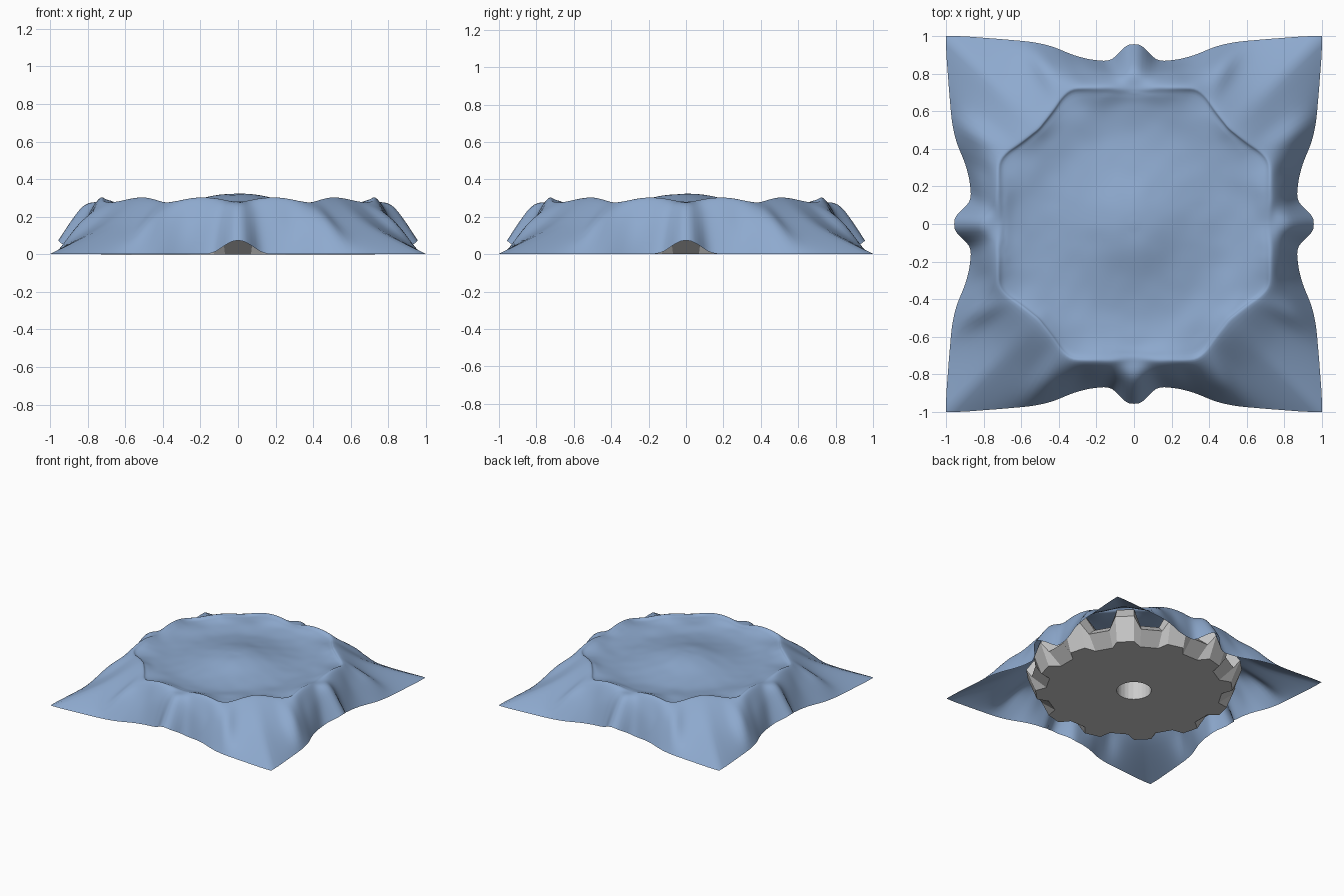
import bpy, bmesh, math
from mathutils import noise, Vector

if "Cube" in bpy.data.objects:
    bpy.data.objects.remove(bpy.data.objects["Cube"])


def finish(bm, name, smooth=False):
    bmesh.ops.recalc_face_normals(bm, faces=bm.faces)
    me = bpy.data.meshes.new(name)
    bm.to_mesh(me)
    bm.free()
    ob = bpy.data.objects.new(name, me)
    bpy.context.collection.objects.link(ob)
    for p in me.polygons:
        p.use_smooth = smooth
    return ob


def bridge(bm, rings, closed=False):
    n = len(rings[0])
    pairs = list(zip(rings, rings[1:]))
    if closed:
        pairs.append((rings[-1], rings[0]))
    for a, b in pairs:
        for i in range(n):
            j = (i + 1) % n
            bm.faces.new((a[i], b[i], b[j], a[j]))


# Bevel gear under the cloth: each row is tooth radius, tooth z, gap radius, gap z
TEETH = 12
rows = [(.13, 0, .13, 0), (.74, 0, .66, 0), (.81, .18, .77, .09),
        (.74, .278, .68, .17), (.46, .215, .43, .16), (.26, .18, .26, .18),
        (.19, .285, .19, .285), (.13, .305, .13, .305)]
bm = bmesh.new()
rings = []
for rt, zt, rg, zg in rows:
    ring = []
    for t in range(TEETH):
        for off, tooth in ((-9, 0), (-5, 1), (5, 1), (9, 0)):
            a = math.radians(15 + 30 * t + off)
            r, z = (rt, zt) if tooth else (rg, zg)
            ring.append(bm.verts.new((r * math.cos(a), r * math.sin(a), z)))
    rings.append(ring)
bridge(bm, rings, closed=True)
finish(bm, "bevel_gear")

# Draped cloth: angle from side middle to corner, then rim, mid-skirt and edge (r, z)
keys = [(0, .73, .278, .835, .255, .96, .08),
        (3, .735, .281, .82, .243, .951, .062),
        (6, .74, .286, .81, .215, .895, .03),
        (9.2, .75, .292, .815, .19, .876, .002),
        (15, .765, .296, .84, .175, .905, .002),
        (20, .785, .289, .86, .165, .955, .002),
        (25, .81, .274, .92, .155, 1.045, .002),
        (29.6, .80, .269, .975, .168, 1.115, .002),
        (34, .775, .276, .96, .145, 1.18, .002),
        (39, .76, .287, .985, .145, 1.273, .002),
        (45, .75, .295, 1.01, .14, 1.4142, .002)]


def at_angle(phi):
    for a, b in zip(keys, keys[1:]):
        if phi <= b[0] + 1e-6:
            f = (phi - a[0]) / (b[0] - a[0])
            return [p + (q - p) * f for p, q in zip(a[1:], b[1:])]
    return list(keys[-1][1:])


def spline(pts, seg):
    # Catmull-Rom through the radial profile
    p = [Vector(pts[0])] + [Vector(q) for q in pts] + [Vector(pts[-1])]
    out = []
    for i in range(1, len(p) - 2):
        a, b, c, d = p[i - 1:i + 3]
        for s in range(seg):
            t = s / seg
            out.append(.5 * (2 * b + (c - a) * t + (2 * a - 5 * b + 4 * c - d) * t * t
                             + (3 * b - a - 3 * c + d) * t ** 3))
    out.append(p[-1])
    return out


N = 240
bm = bmesh.new()
profiles = []
for i in range(N):
    ang = 360 * i / N
    phi = ang % 90
    phi = min(phi, 90 - phi)
    # average neighbouring angles to soften the folds
    near = [at_angle(abs(phi + d) if phi + d <= 45 else 90 - phi - d) for d in (-1.5, 0, 1.5)]
    rr, rz, mr, mz, er, ez = [sum(c) / 3 for c in zip(*near)]
    if phi > 43:
        er = at_angle(phi)[4]
    # diagonal creases spreading into the corners
    mz += .008 * math.cos(math.radians(phi * 24)) * max(0, (phi - 24) / 21)
    pts = [(.03, .322), (.13, .312), (.30, .272), (.48, .248), (.62, .260),
           (rr - .05, rz - .006), (rr, rz), (mr, mz), (er, ez)]
    profiles.append((math.radians(ang), spline(pts, 6)))
rings = []
for k in range(len(profiles[0][1])):
    ring = []
    for a, prof in profiles:
        r, z = prof[k]
        v = Vector((r * math.cos(a), r * math.sin(a), z))
        if r < .7:
            v.z += .003 * noise.noise(v * 9)
        v.z = max(v.z, .001)
        ring.append(bm.verts.new(v))
    rings.append(ring)
bridge(bm, rings)
centre = bm.verts.new((0, 0, .324))
for i in range(N):
    bm.faces.new((centre, rings[0][i], rings[0][(i + 1) % N]))
cloth = finish(bm, "draped_cloth", smooth=True)
mat = bpy.data.materials.new("cloth_blue")
mat.diffuse_color = (.27, .40, .62, 1)
mat.use_nodes = True
mat.node_tree.nodes["Principled BSDF"].inputs["Base Color"].default_value = mat.diffuse_color
cloth.data.materials.append(mat)
